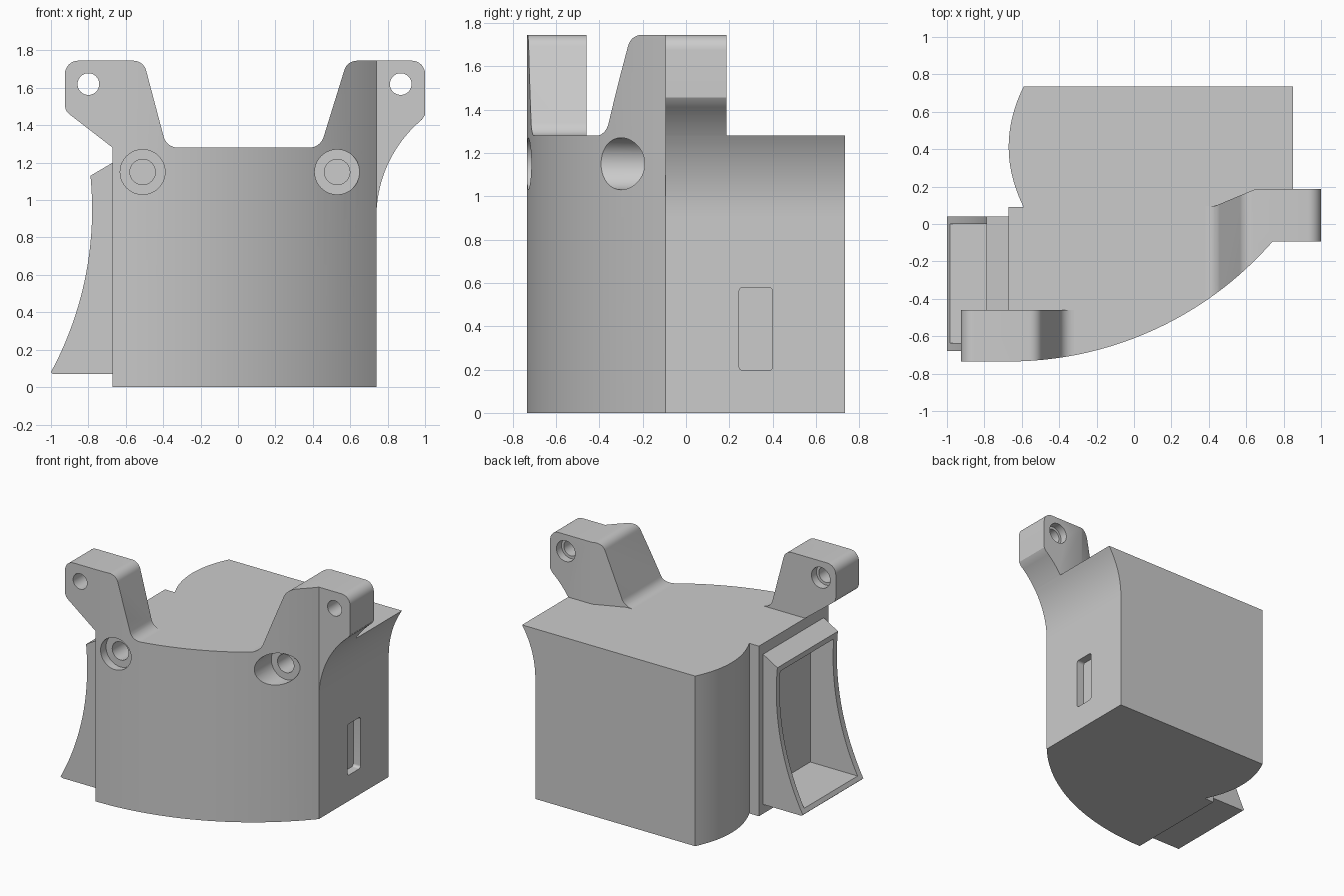
import bpy, bmesh, math
from mathutils import Vector

if "Cube" in bpy.data.objects:
    bpy.data.objects.remove(bpy.data.objects["Cube"], do_unlink=True)

grey = bpy.data.materials.new("plain grey")
grey.use_nodes = True
COLOUR = (0.6, 0.6, 0.6, 1)
grey.diffuse_color = COLOUR
grey.node_tree.nodes["Principled BSDF"].inputs["Base Color"].default_value = COLOUR


def prism(name, pts, axis, lo, hi):
    """Extrude a 2D outline along an axis: z uses (x,y), y uses (x,z), x uses (y,z)."""
    place = {"z": lambda a, b, c: (a, b, c),
             "y": lambda a, b, c: (a, c, b),
             "x": lambda a, b, c: (c, a, b)}[axis]
    bm = bmesh.new()
    low = [bm.verts.new(place(a, b, lo)) for a, b in pts]
    high = [bm.verts.new(place(a, b, hi)) for a, b in pts]
    bm.faces.new(low)
    bm.faces.new(high)
    for i in range(len(pts)):
        j = (i + 1) % len(pts)
        bm.faces.new((low[i], low[j], high[j], high[i]))
    bmesh.ops.recalc_face_normals(bm, faces=bm.faces)
    mesh = bpy.data.meshes.new(name)
    bm.to_mesh(mesh)
    bm.free()
    mesh.materials.append(grey)
    ob = bpy.data.objects.new(name, mesh)
    bpy.context.collection.objects.link(ob)
    return ob


def disc(x, z, r, n=40):
    return [(x + r * math.cos(math.tau * i / n), z + r * math.sin(math.tau * i / n))
            for i in range(n)]


def fillet(corners, steps=8):
    """Round each (a, b, radius) corner of a closed outline."""
    out = []
    for i, (a, b, r) in enumerate(corners):
        p = Vector((a, b))
        if r == 0:
            out.append((a, b))
            continue
        d1 = (Vector(corners[i - 1][:2]) - p).normalized()
        d2 = (Vector(corners[(i + 1) % len(corners)][:2]) - p).normalized()
        half = d1.angle(d2) / 2
        centre = p + (d1 + d2).normalized() * r / math.sin(half)
        tangent = r / math.tan(half)
        start, end = p + d1 * tangent - centre, p + d2 * tangent - centre
        turn = start.angle_signed(end)
        a0 = math.atan2(start.y, start.x)
        sweep = math.atan2(start.cross(end), start.dot(end)) if turn else 0
        for k in range(steps + 1):
            t = a0 + sweep * k / steps
            out.append((centre.x + r * math.cos(t), centre.y + r * math.sin(t)))
    return out


def boolean(ob, op, *tools):
    for tool in tools:
        tool.hide_render = True
        mod = ob.modifiers.new(op.lower(), "BOOLEAN")
        mod.operation, mod.solver, mod.object = op, "EXACT", tool
        bpy.context.view_layer.objects.active = ob
        bpy.ops.object.modifier_apply(modifier=mod.name)


def remove(*obs):
    for ob in obs:
        bpy.data.objects.remove(ob, do_unlink=True)


TOP, FRONT, BACK = 1.28, -0.735, 0.735
LEFT, RIGHT, EAR_TOP = 0.74, -0.67, 1.745

# Curved front wall, shared by the body and both ears
R = 1.873
front_arc = []
for i in range(41):
    x = RIGHT + (LEFT - RIGHT) * i / 40
    front_arc.append((x, FRONT + R - math.sqrt(R * R - (x - RIGHT) ** 2)))
side_y = front_arc[-1][1]

# Body with a bulging right side at the rear
bulge = [(-0.59 - 0.08 * (1 - ((y - 0.4125) / 0.3225) ** 2), y)
         for y in (BACK - (BACK - 0.09) * i / 24 for i in range(25))]
body = prism("body", front_arc + [(LEFT, BACK)] + bulge + [(RIGHT, 0.09)], "z", 0, TOP)


# Left side flares outwards towards the top
def flare(z0, z1, n):
    r = 0.677
    zs = [z0 + (z1 - z0) * i / n for i in range(n + 1)]
    return [(LEFT + r - math.sqrt(r * r - (z - 0.91) ** 2), z) for z in zs]


side_flare = prism("side_flare", flare(0.91, TOP, 16) + [(LEFT, TOP)], "y", side_y, BACK)

# Mounting ears: front silhouette cut to the plan shape
left_ear = prism("left_ear", fillet([
    (0.3, TOP, 0), (0.44, TOP, 0.08), (0.584, EAR_TOP, 0.07), (1, EAR_TOP, 0.07),
    (1, 1.455, 0)])[1:] + flare(TOP, 1.43, 8)[::-1], "y", -0.9, 0.9)
left_plan = prism("left_plan", front_arc + [
    (1.1, side_y), (1.1, 0.187), (0.65, 0.187), (0.43, 0.095), (RIGHT, 0.095)], "z", 1, 2)
boolean(left_ear, "INTERSECT", left_plan)

right_ear = prism("right_ear", fillet([
    (-0.25, TOP, 0), (-0.382, TOP, 0.08), (-0.505, EAR_TOP, 0.07), (-0.925, EAR_TOP, 0.07),
    (-0.925, 1.477, 0.06), (RIGHT, TOP, 0)])[1:], "y", -0.9, -0.46)
right_plan = prism("right_plan", [(-1.1, FRONT)] + [p for p in front_arc if p[1] < -0.48]
                   + [(0.3, -0.4), (-1.1, -0.4)], "z", 1, 2)
boolean(right_ear, "INTERSECT", right_plan)
remove(left_plan, right_plan)

# Ear bolt holes, widened at the back
for ear, x, back in ((left_ear, 0.87, 0.187), (right_ear, -0.8, -0.46)):
    hole = prism("hole", disc(x, 1.62, 0.058), "y", -1, 1)
    recess = prism("recess", disc(x, 1.62, 0.078), "y", back - 0.06, back + 0.1)
    boolean(ear, "DIFFERENCE", hole, recess)
    remove(hole, recess)

# Stepped screw holes in the front wall
for x, floor in ((-0.51, -0.67), (0.53, -0.19)):
    wide = prism("wide", disc(x, 1.15, 0.12), "y", -1, floor)
    narrow = prism("narrow", disc(x, 1.15, 0.068), "y", -1, floor + 0.18)
    boolean(body, "DIFFERENCE", wide, narrow)
    remove(wide, narrow)

# Shallow slot in the left side
slot = prism("slot", fillet([(0.245, 0.195, 0.02), (0.4, 0.195, 0.02),
                             (0.4, 0.58, 0.02), (0.245, 0.58, 0.02)]), "x", LEFT - 0.06, 0.9)
boolean(body, "DIFFERENCE", slot)
remove(slot)

# Hollow duct on the right with a curved mouth
mouth = []
for i in range(25):
    z = 1.13 - (1.13 - 0.08) * i / 24
    mouth.append((-0.78 - 1.83 + math.sqrt(1.83 ** 2 - (z - 0.95) ** 2), z))
duct = prism("duct", [(RIGHT, 0.07), (RIGHT, 1.2)] + mouth + [(-0.99, 0.07)], "y", -0.68, 0.04)
cavity = prism("cavity", [(-1.2, 0.11), (-0.59, 0.11), (-0.59, 1.155), (RIGHT, 1.155),
                          (-1.2, 0.846)], "y", -0.635, 0)
boolean(duct, "DIFFERENCE", cavity)
boolean(body, "DIFFERENCE", cavity)
remove(cavity)

# Smooth the curved walls and keep the edges crisp
bpy.ops.object.select_all(action="DESELECT")
for ob in (body, side_flare, left_ear, right_ear, duct):
    ob.select_set(True)
bpy.context.view_layer.objects.active = body
bpy.ops.object.shade_smooth_by_angle(angle=math.radians(25))
